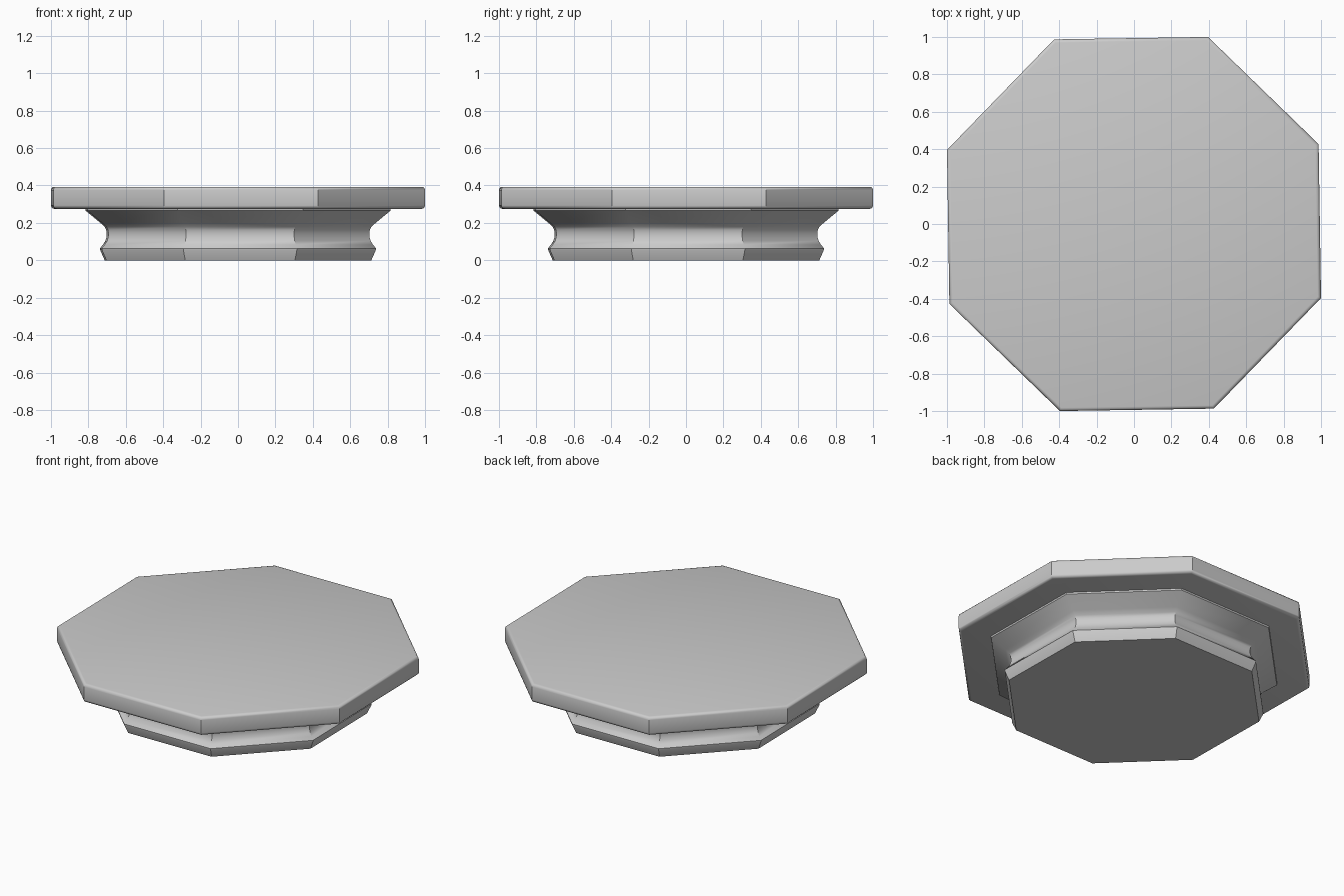
import bpy, bmesh, math

if "Cube" in bpy.data.objects:
    bpy.data.objects.remove(bpy.data.objects["Cube"])

SIDES = 8
TURN = math.radians(23.4)                   # slight twist off a square-on octagon
CORNER = math.cos(math.radians(21.6))       # widest x reached by a corner of radius 1

stone = bpy.data.materials.new("light grey stone")
stone.diffuse_color = (0.6, 0.6, 0.6, 1)
stone.use_nodes = True
stone.node_tree.nodes["Principled BSDF"].inputs["Base Color"].default_value = stone.diffuse_color


def octagon_solid(name, profile):
    """Stack octagonal rings from (half width, height) points and cap both ends."""
    bm = bmesh.new()
    rings = []
    for width, z in profile:
        r = width / CORNER
        rings.append([bm.verts.new((r * math.cos(TURN + i * math.tau / SIDES),
                                    r * math.sin(TURN + i * math.tau / SIDES), z))
                      for i in range(SIDES)])
    for low, high in zip(rings, rings[1:]):
        for i in range(SIDES):
            j = (i + 1) % SIDES
            bm.faces.new((low[i], low[j], high[j], high[i]))
    bm.faces.new(rings[0][::-1])
    bm.faces.new(rings[-1])
    mesh = bpy.data.meshes.new(name)
    bm.to_mesh(mesh)
    bm.free()
    mesh.materials.append(stone)
    ob = bpy.data.objects.new(name, mesh)
    bpy.context.collection.objects.link(ob)
    bpy.ops.object.select_all(action='DESELECT')
    ob.select_set(True)
    bpy.context.view_layer.objects.active = ob
    bpy.ops.object.shade_smooth_by_angle(angle=math.radians(35))
    return ob


# Slab with softly rounded top and bottom rims
BOTTOM, TOP, B = 0.275, 0.393, 0.018
steps = [math.radians(a) for a in (0, 30, 60, 90)]
lower = [(1 - B + B * math.sin(a), BOTTOM + B - B * math.cos(a)) for a in steps]
upper = [(1 - B + B * math.cos(a), TOP - B + B * math.sin(a)) for a in steps]
octagon_solid("slab", lower + upper)

# Moulded foot: splayed base band, hollow neck, flare and thin lip under the slab
octagon_solid("moulded_foot", [
    (0.713, 0.0), (0.737, 0.055), (0.738, 0.064), (0.722, 0.083),
    (0.709, 0.104), (0.703, 0.125), (0.702, 0.145), (0.705, 0.163),
    (0.713, 0.179), (0.735, 0.199), (0.815, 0.265), (0.817, 0.276)])
